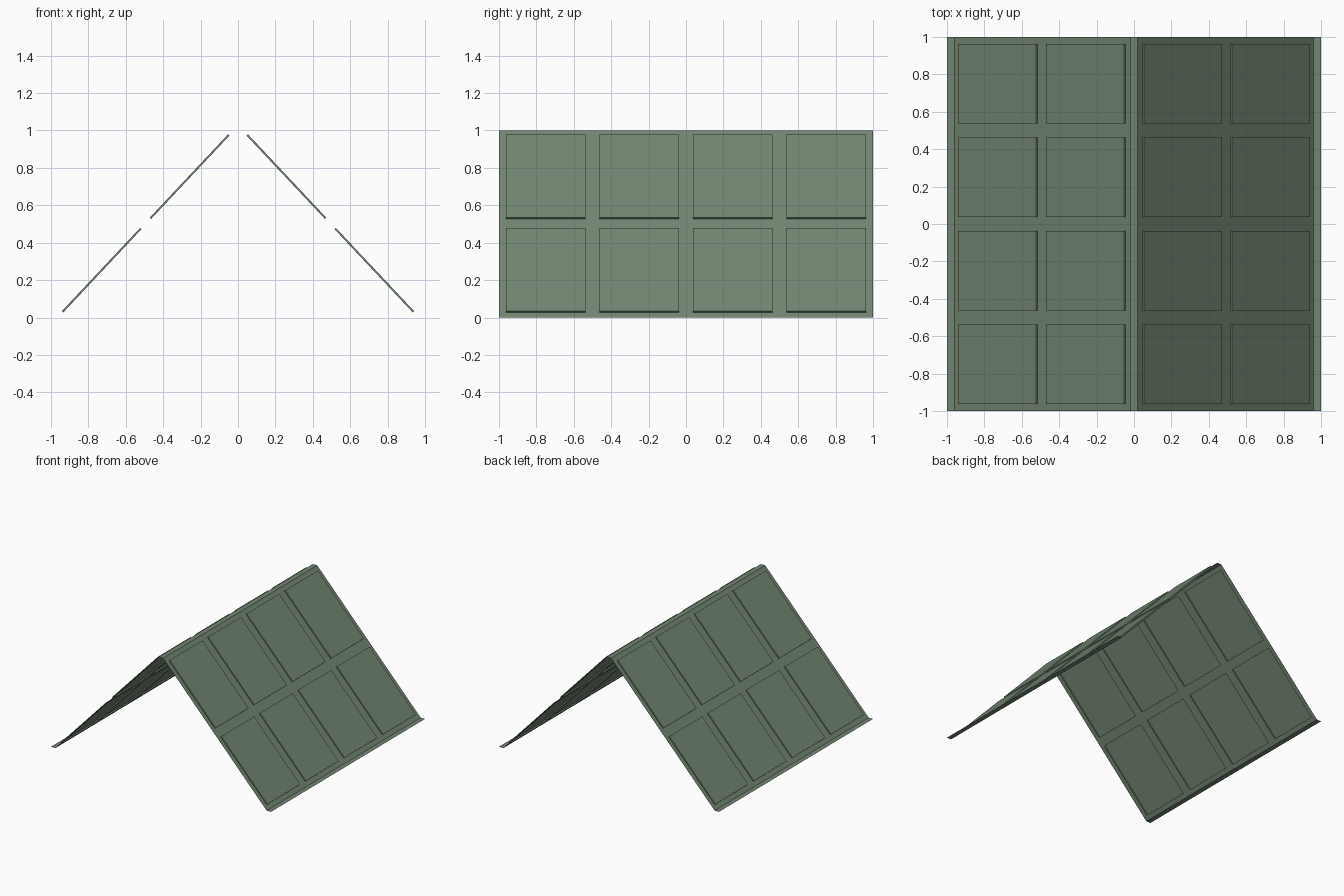
import bpy
import bmesh

if "Cube" in bpy.data.objects:
    bpy.data.objects.remove(bpy.data.objects["Cube"])

BORDER = 0.0375   # frame width around each panel
RAISE = 0.01      # height the panels stand proud of the sheet
ROWS = 4          # panels along the ridge

# Folded-sheet cross-section (x, z): eave lip, slope in two halves, ridge cap
half = [(-1.0, 0.0), (-0.96, 0.0), (-0.49, 0.5), (-0.02, 1.0)]
profile = half + [(-x, z) for x, z in reversed(half)]

bm = bmesh.new()
ys = [-1 + 2 * i / ROWS for i in range(ROWS + 1)]
grid = [[bm.verts.new((x, y, z)) for y in ys] for x, z in profile]

# Single-surface sheet, faces pointing outward
panels = []
for i in range(len(profile) - 1):
    a, b = grid[i], grid[i + 1]
    sloped = abs(profile[i][1] - profile[i + 1][1]) > 0.1
    for j in range(ROWS):
        face = bm.faces.new((a[j], b[j], b[j + 1], a[j + 1]))
        if sloped:
            panels.append(face)
bm.normal_update()

# Flat border on every slope cell, then push each panel straight out
bmesh.ops.inset_individual(bm, faces=panels, thickness=BORDER, depth=0.0,
                           use_even_offset=True)
bm.normal_update()
bmesh.ops.inset_individual(bm, faces=panels, thickness=0.0, depth=RAISE,
                           use_even_offset=True)
bm.normal_update()

mesh = bpy.data.meshes.new("panelled_roof")
bm.to_mesh(mesh)
bm.free()
roof = bpy.data.objects.new("panelled_roof", mesh)
bpy.context.collection.objects.link(roof)

# Muted green paint
green = bpy.data.materials.new("muted_green")
green.diffuse_color = (0.17, 0.24, 0.17, 1)
green.use_nodes = True
green.node_tree.nodes["Principled BSDF"].inputs["Base Color"].default_value = green.diffuse_color
mesh.materials.append(green)
